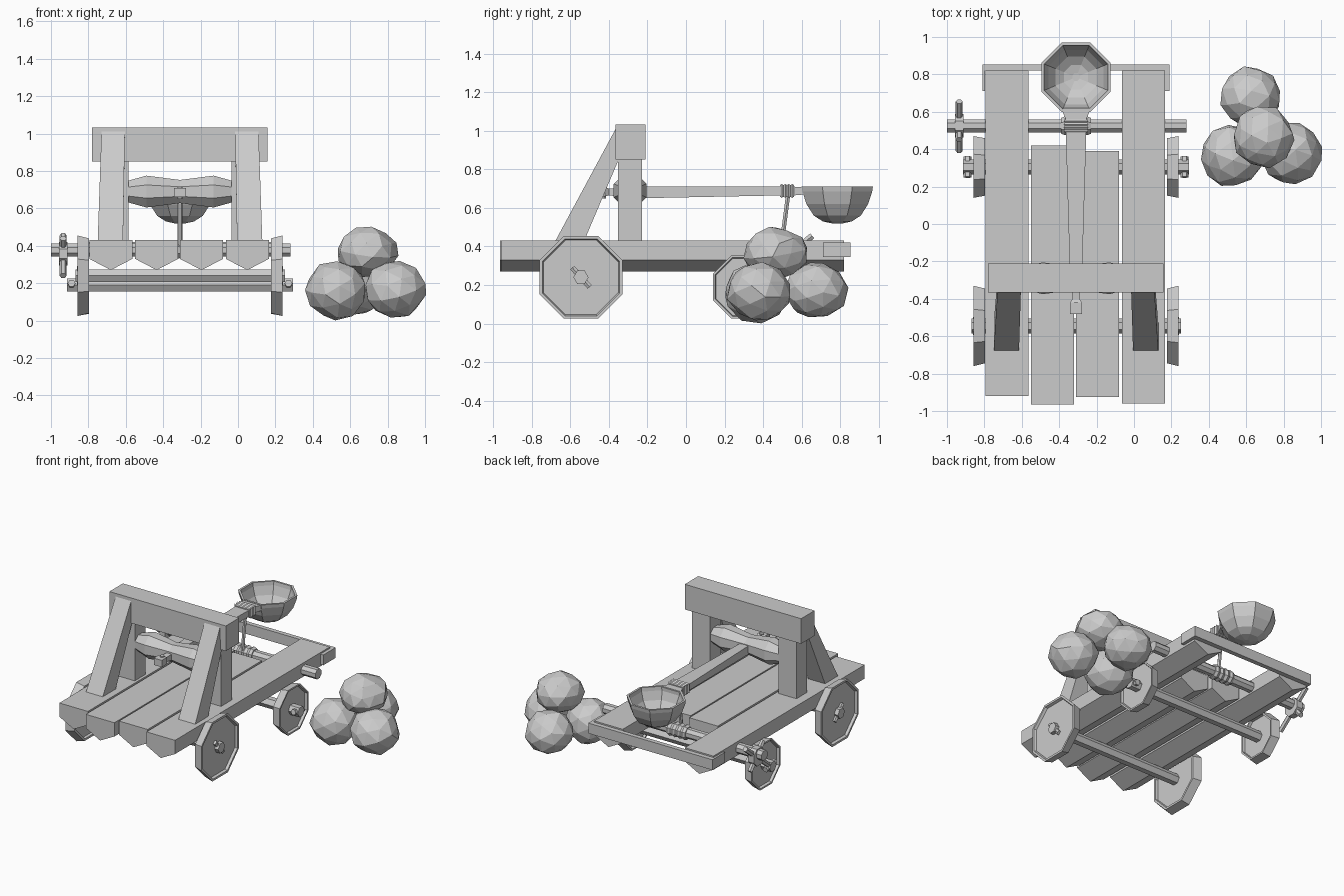
import bpy, math, random
from mathutils import Vector, Matrix

if "Cube" in bpy.data.objects:
    bpy.data.objects.remove(bpy.data.objects["Cube"])

CX = -0.31  # centre line of the catapult
random.seed(4)


def make(name, verts, faces):
    me = bpy.data.meshes.new(name)
    me.from_pydata([tuple(v) for v in verts], [], faces)
    me.update()
    ob = bpy.data.objects.new(name, me)
    bpy.context.collection.objects.link(ob)
    return ob


def loft(name, rings):
    """Skin a list of equal-length vertex rings and cap both ends."""
    n = len(rings[0])
    verts = [v for r in rings for v in r]
    faces = [(i * n + j, i * n + (j + 1) % n, (i + 1) * n + (j + 1) % n, (i + 1) * n + j)
             for i in range(len(rings) - 1) for j in range(n)]
    faces += [tuple(reversed(range(n))), tuple(range(len(verts) - n, len(verts)))]
    ob = make(name, verts, faces)
    import bmesh
    bm = bmesh.new()
    bm.from_mesh(ob.data)
    bmesh.ops.recalc_face_normals(bm, faces=bm.faces)
    bm.to_mesh(ob.data)
    bm.free()
    return ob


def box(name, x0, x1, y0, y1, z0, z1):
    return loft(name, [[(x0, y0, z), (x1, y0, z), (x1, y1, z), (x0, y1, z)] for z in (z0, z1)])


def lathe(name, origin, axis, profile, n=8):
    """Flat-topped n-gon rings; profile is (distance along axis, apothem)."""
    a = Vector(axis).normalized()
    u = Vector((0, 0, 1)) if abs(a.z) < 0.9 else Vector((0, 1, 0))
    u = (u - a * u.dot(a)).normalized()
    w = a.cross(u)
    rings = []
    for h, r in profile:
        r /= math.cos(math.pi / n)
        rings.append([Vector(origin) + a * h + (u * math.cos(t) + w * math.sin(t)) * r
                      for t in [(j + 0.5) * 2 * math.pi / n for j in range(n)]])
    return loft(name, rings)


def rod(name, p, q, r, n=8):
    d = Vector(q) - Vector(p)
    return lathe(name, p, d, [(0, r), (d.length, r)], n)


# deck planks: flat on top, V-shaped below
for x0, x1, y0, y1 in [(-0.795, -0.565, -0.92, 0.82), (-0.55, -0.32, -0.965, 0.42),
                       (-0.31, -0.08, -0.925, 0.39), (-0.065, 0.165, -0.96, 0.82)]:
    m = (x0 + x1) / 2
    loft("deck_plank", [[(x0, y, 0.43), (x0, y, 0.33), (m, y, 0.27), (x1, y, 0.33), (x1, y, 0.43)]
                        for y in (y0, y1)])

# rear crossbar wrapped round the plank ends
plan = [(-0.81, 0.71), (-0.81, 0.853), (0.19, 0.853), (0.19, 0.71),
        (0.166, 0.71), (0.166, 0.82), (-0.796, 0.82), (-0.796, 0.71)]
loft("rear_crossbar", [[(x, y, z) for x, y in plan] for z in (0.345, 0.42)])

# upright frame with sloping braces
box("frame_beam", -0.78, 0.157, -0.365, -0.21, 0.85, 1.033)
for s in (-1, 1):
    box("frame_post", *sorted((CX + s * 0.275, CX + s * 0.42)), -0.352, -0.228, 0.42, 0.86)
    a, b, c, d = (CX + s * k for k in (0.305, 0.44, 0.295, 0.42))
    loft("frame_brace", [[(a, -0.68, 0.425), (b, -0.68, 0.425), (b, -0.53, 0.425), (a, -0.53, 0.425)],
                         [(c, -0.365, 1.01), (d, -0.365, 1.01), (d, -0.29, 0.99), (c, -0.29, 0.99)]])

# twisted rope bundle, thicker either side of the arm
lathe("torsion_bundle", (CX, -0.29, 0.69), (1, 0, 0),
      [(-0.29, 0.055), (-0.27, 0.06), (-0.18, 0.085), (0, 0.062), (0.18, 0.085), (0.27, 0.06), (0.29, 0.055)])

# throwing arm, flaring at the bowl
arm = [(-0.48, 0.032, 0.66, 0.71), (-0.42, 0.032, 0.66, 0.71), (-0.4, 0.018, 0.665, 0.7),
       (-0.25, 0.033, 0.65, 0.712), (0.5, 0.055, 0.665, 0.71), (0.56, 0.055, 0.665, 0.71),
       (0.62, 0.08, 0.67, 0.708)]
loft("throwing_arm", [[(CX - w, y, z0), (CX + w, y, z0), (CX + w, y, z1), (CX - w, y, z1)]
                      for y, w, z0, z1 in arm])
rod("arm_peg", (CX, -0.43, 0.65), (CX, -0.43, 0.718), 0.014)

# bowl: outer skin then inner skin
lathe("bowl", (CX, 0.785, 0), (0, 0, 1),
      [(0.68, 0.158), (0.712, 0.168), (0.712, 0.185), (0.685, 0.181), (0.62, 0.16), (0.56, 0.122),
       (0.53, 0.075), (0.518, 0.02)]
      ).data.polygons  # closed below by its small bottom cap
bowl = bpy.data.objects["bowl"]
bpy.data.objects.remove(bowl)
lathe("bowl", (CX, 0.785, 0), (0, 0, 1),
      [(0.518, 0.02), (0.53, 0.075), (0.56, 0.122), (0.62, 0.16), (0.685, 0.181), (0.712, 0.185),
       (0.712, 0.17), (0.685, 0.166), (0.625, 0.146), (0.575, 0.11), (0.545, 0.065), (0.535, 0.02)])

# rope lashing round the arm, and pull rope down to the winch
for i in range(4):
    y = 0.488 + i * 0.018
    loft("arm_lashing", [[(CX + sx * (0.066 - e), yy, 0.688 + sz * (0.036 - e))
                          for sx, sz in ((-1, -1), (1, -1), (1, 1), (-1, 1))]
                         for yy, e in ((y, 0.006), (y + 0.009, 0), (y + 0.018, 0.006))])
rod("pull_rope", (CX, 0.495, 0.40), (CX, 0.53, 0.67), 0.011, 6)

# winch: shaft, coil, hub and crank bar
WY, WZ = 0.525, 0.377
rod("winch_shaft", (-1.0, WY, WZ), (0.28, WY, WZ), 0.035)
lathe("winch_coil", (CX, WY, WZ), (1, 0, 0),
      [(h * 0.02, 0.042 + 0.008 * (h % 2)) for h in range(-4, 5)])
rod("winch_hub", (-0.958, WY, WZ - 0.02), (-0.912, WY, WZ - 0.02), 0.062)
rod("winch_handle", (-0.935, 0.39, 0.24), (-0.935, 0.655, 0.455), 0.016, 6)
rod("winch_handle", (-0.935, 0.6, 0.27), (-0.935, 0.45, 0.44), 0.016, 6)

# wheels, axles and axle pins
for y, z, r, half in [(-0.545, 0.24, 0.215, 0.56), (0.305, 0.19, 0.165, 0.605)]:
    rod("axle", (CX - half, y, z), (CX + half, y, z), 0.034, 6)
    for s in (-1, 1):
        lathe("wheel", (CX, y, z), (s, 0, 0),
              [(0.505, r * 0.84), (0.487, r * 0.86), (0.487, r * 0.93), (0.548, r),
               (0.548, r * 0.93), (0.53, r * 0.9)])
        px = CX + s * (half - 0.025)
        if y < 0:
            rod("axle_pin", (px, y - 0.045, z + 0.05), (px, y + 0.045, z - 0.05), 0.014, 6)
        else:
            rod("axle_pin", (px, y - 0.055, z + 0.01), (px, y + 0.055, z - 0.01), 0.018, 6)

# pile of rough stones
for x, y, z, rz in [(0.525, 0.365, 0.162, 0.158), (0.84, 0.38, 0.165, 0.158),
                    (0.625, 0.675, 0.172, 0.15), (0.69, 0.465, 0.368, 0.132)]:
    bpy.ops.mesh.primitive_ico_sphere_add(subdivisions=2, radius=1)
    ob = bpy.context.object
    ob.name = "stone"
    turn = Matrix.Rotation(random.uniform(0, 6), 4, (random.random(), random.random(), 1))
    for v in ob.data.vertices:
        p = (turn @ v.co) * random.uniform(0.95, 1.05)
        v.co = Vector((x + p.x * 0.163, y + p.y * 0.166, z + p.z * rz))
